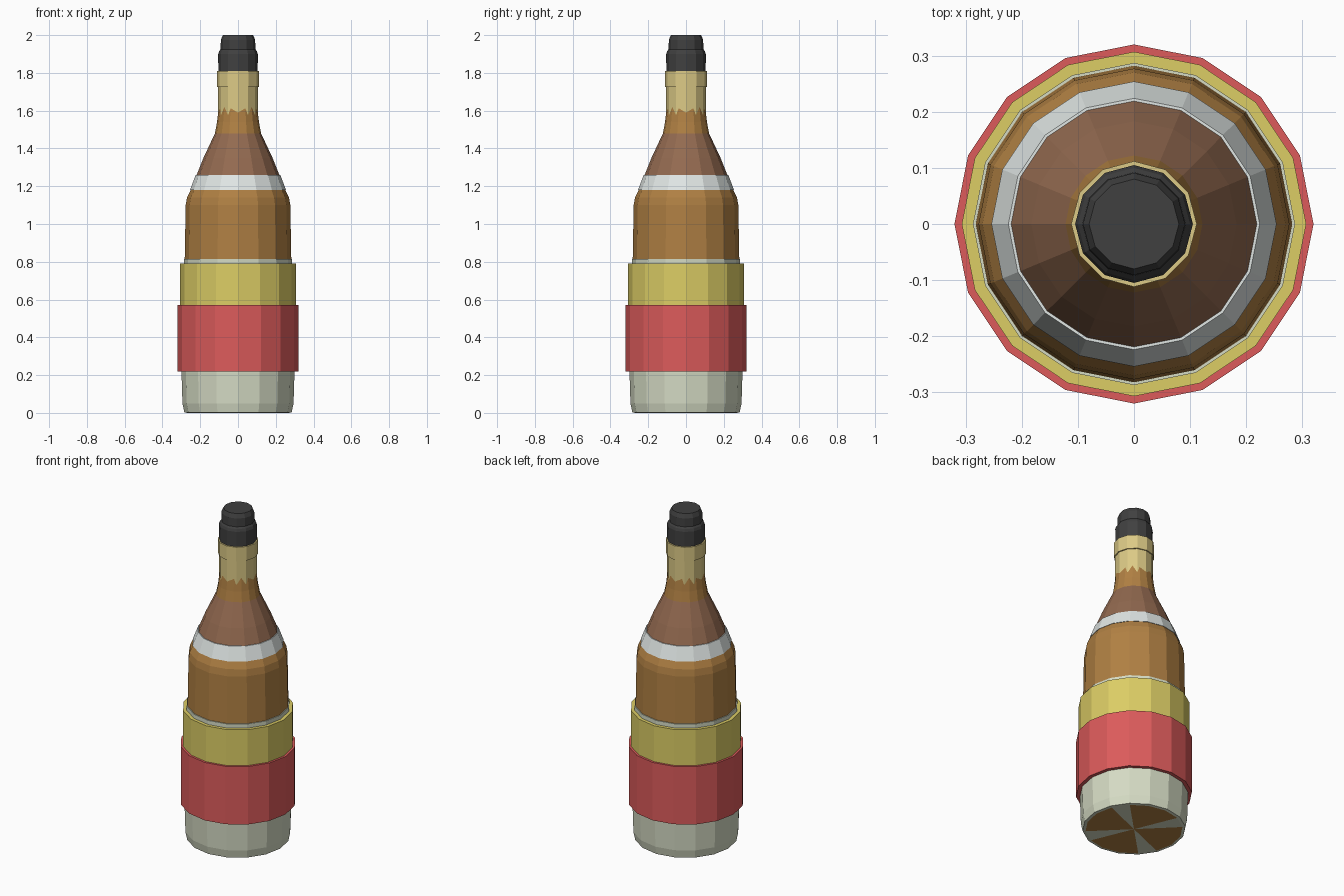
import bpy, bmesh
from math import cos, sin, tau

cube = bpy.data.objects.get("Cube")
if cube:
    bpy.data.objects.remove(cube)


def material(name, hex_code):
    """Flat material from an sRGB hex colour, converted to linear."""
    srgb = [int(hex_code[i:i + 2], 16) / 255 for i in (0, 2, 4)]
    colour = [c / 12.92 if c < 0.04 else ((c + 0.055) / 1.055) ** 2.4 for c in srgb] + [1]
    mat = bpy.data.materials.new(name)
    mat.use_nodes = True
    mat.diffuse_color = colour
    mat.node_tree.nodes["Principled BSDF"].inputs["Base Color"].default_value = colour
    return mat


amber = material("amber glass", "b08043")
brown = material("brown neck label", "936a50")
white = material("white stripe", "e0e6e4")
pale = material("pale label", "d5dbc4")
yellow = material("yellow band", "dccd65")
red = material("red band", "dc5b5b")
gold = material("gold foil", "dcca86")
black = material("black cap", "404040")


def lathe(name, profile, mats, sides=16, closed=False, rule=None):
    """Revolve (radius, height) points about z; radius 0 makes a pole."""
    bm = bmesh.new()
    rings = []
    for r, z in profile:
        if r == 0:
            rings.append([bm.verts.new((0, 0, z))] * sides)
        else:
            rings.append([bm.verts.new((r * cos(tau * i / sides), r * sin(tau * i / sides), z))
                          for i in range(sides)])
    pairs = list(zip(rings, rings[1:]))
    if closed:
        pairs.append((rings[-1], rings[0]))
    for row, (low, high) in enumerate(pairs):
        for i in range(sides):
            j = (i + 1) % sides
            corners = list(dict.fromkeys((low[i], low[j], high[j], high[i])))
            face = bm.faces.new(corners)
            if rule:
                face.material_index = rule(row, i, face.calc_center_median().z)
    bmesh.ops.recalc_face_normals(bm, faces=bm.faces)
    mesh = bpy.data.meshes.new(name)
    bm.to_mesh(mesh)
    bm.free()
    for mat in mats:
        mesh.materials.append(mat)
    obj = bpy.data.objects.new(name, mesh)
    bpy.context.collection.objects.link(obj)
    return obj


def band(name, inner, outer, bottom, top, mat, sides=16):
    """Closed ring with straight walls."""
    return lathe(name, [(inner, bottom), (outer, bottom), (outer, top), (inner, top)],
                 [mat], sides, closed=True)


# Glass bottle, with the label on its shoulder
lathe("bottle", [(0, 0.03), (0.26, 0.03), (0.282, 0.2), (0.282, 0.82), (0.277, 1.1),
                 (0.27, 1.14), (0.246, 1.19), (0.219, 1.26), (0.183, 1.35),
                 (0.122, 1.48), (0.111, 1.54), (0.105, 1.59), (0.099, 1.64),
                 (0.097, 1.8), (0, 1.8)],
      [amber, brown], rule=lambda row, i, z: int(1.26 < z < 1.48))

# Stripe round the lower edge of the shoulder label
lathe("shoulder_stripe", [(0.24, 1.18), (0.254, 1.18), (0.224, 1.26), (0.21, 1.26)],
      [white], closed=True)

# Pale wrap round the lower body; wedges of glass show underneath
lathe("lower_label", [(0, 0), (0.268, 0), (0.284, 0.002), (0.294, 0.05), (0.299, 0.21),
                      (0.287, 0.79), (0.287, 0.815), (0.278, 0.815)],
      [pale, amber], rule=lambda row, i, z: int(row == 0 and i % 4 != 1))

# Broad wrapped bands
band("yellow_band", 0.28, 0.307, 0.5, 0.79, yellow)
band("red_band", 0.28, 0.32, 0.22, 0.572, red)

# Foil on the neck and its collar
band("neck_foil", 0.09, 0.105, 1.58, 1.74, gold, 12)
band("foil_collar", 0.09, 0.112, 1.725, 1.81, gold, 12)

# Stepped cap
lathe("cap", [(0, 1.79), (0.104, 1.79), (0.105, 1.9), (0.1, 1.915), (0.092, 1.925),
              (0.091, 1.975), (0.08, 2.0), (0, 2.0)], [black], 12)
